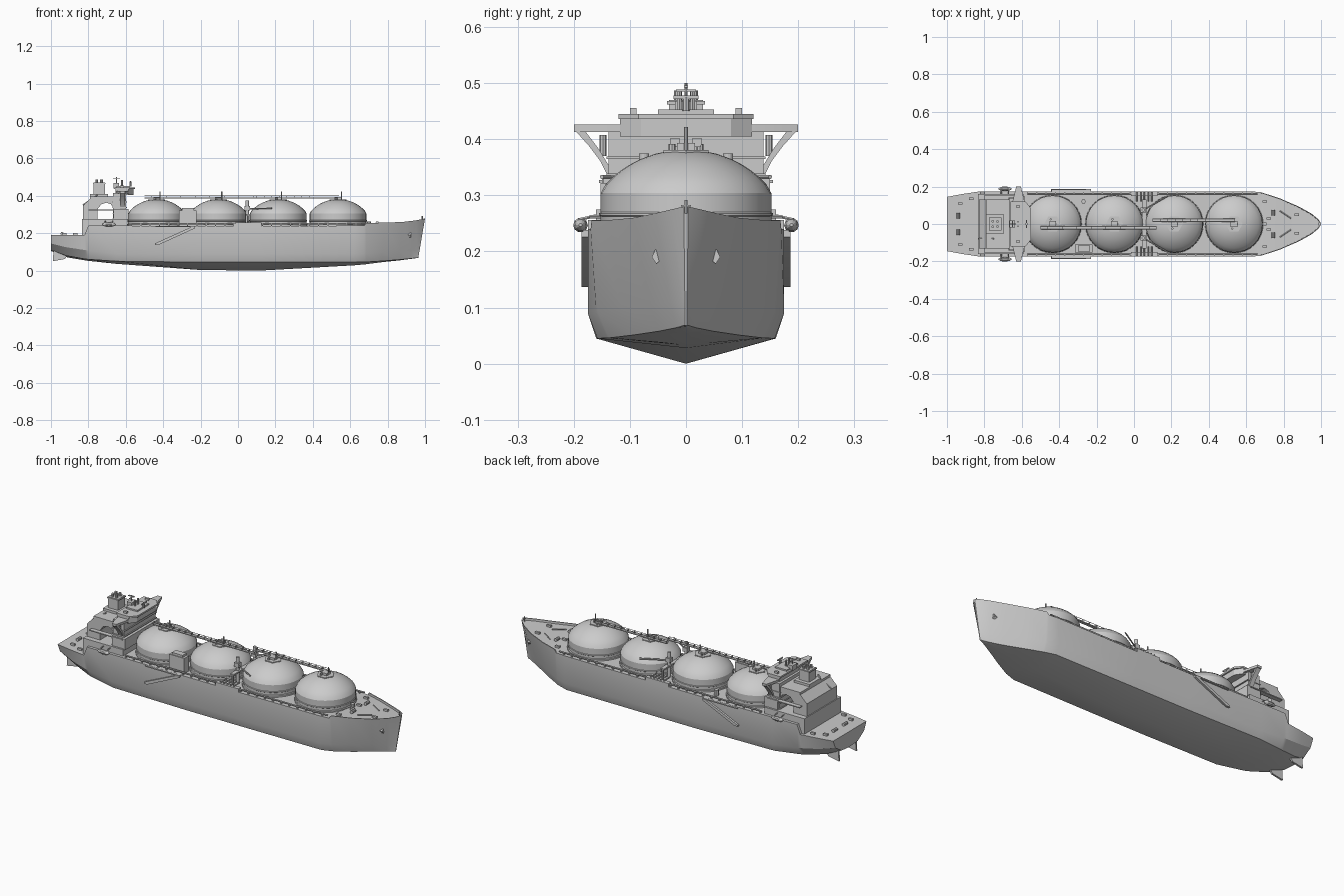
import bpy, bmesh, math
from mathutils import Vector


def make(name, bm):
    bmesh.ops.recalc_face_normals(bm, faces=bm.faces)
    me = bpy.data.meshes.new(name)
    bm.to_mesh(me)
    bm.free()
    ob = bpy.data.objects.new(name, me)
    bpy.context.collection.objects.link(ob)
    return ob


def rings(name, loops, merge=0.0):
    """Skin closed loops of equal length and cap both ends."""
    bm = bmesh.new()
    vs = [[bm.verts.new(p) for p in loop] for loop in loops]
    n = len(vs[0])
    for a, b in zip(vs, vs[1:]):
        for i in range(n):
            bm.faces.new((a[i], a[(i + 1) % n], b[(i + 1) % n], b[i]))
    bm.faces.new(vs[0])
    bm.faces.new(vs[-1])
    if merge:
        bmesh.ops.remove_doubles(bm, verts=bm.verts, dist=merge)
    return make(name, bm)


def prism(name, pts, axis, a, b):
    """Extrude a 2D outline along y (points x,z), x (points y,z) or z (points x,y)."""
    put = {'y': lambda p, t: (p[0], t, p[1]), 'x': lambda p, t: (t, p[0], p[1]),
           'z': lambda p, t: (p[0], p[1], t)}[axis]
    return rings(name, [[put(p, t) for p in pts] for t in (a, b)])


def box(name, x0, x1, y0, y1, z0, z1):
    return prism(name, [(x0, y0), (x1, y0), (x1, y1), (x0, y1)], 'z', z0, z1)


def lathe(name, x, y, prof, n=32):
    return rings(name, [[(x + r * math.cos(k * math.tau / n), y + r * math.sin(k * math.tau / n), z)
                         for k in range(n)] for r, z in prof])


def bar(name, p, q, r, n=8):
    p, q = Vector(p), Vector(q)
    rot = (q - p).to_track_quat('Z', 'Y')
    circ = [rot @ Vector((r * math.cos(k * math.tau / n), r * math.sin(k * math.tau / n), 0)) for k in range(n)]
    return rings(name, [[e + c for c in circ] for e in (p, q)])


# Hull: x, deck half/z, bilge half/z, chine half/z, keel z
stations = [
    (-1.0, .145, .19, .125, .145, .07, .11, .105),
    (-.92, .16, .19, .145, .125, .10, .08, .072),
    (-.82, .175, .19, .163, .11, .13, .062, .055),
    (-.80, .175, .24, .166, .107, .135, .06, .052),
    (-.65, .175, .24, .175, .09, .16, .05, .036),
    (-.2, .175, .238, .175, .09, .16, .045, .003),
    (.12, .175, .238, .175, .09, .16, .045, 0),
    (.62, .175, .24, .175, .09, .158, .045, .028),
    (.675, .17, .24, .16, .092, .14, .046, .033),
    (.685, .168, .255, .157, .092, .137, .046, .034),
    (.78, .137, .256, .113, .10, .095, .051, .045),
    (.88, .094, .26, .063, .105, .048, .058, .054),
    (.95, .055, .268, .028, .11, .018, .064, .062),
    (.985, .026, .275, .009, .11, .005, .068, .066),
    (1.0, .004, .28, .002, .11, .0015, .069, .067)]
loops = []
for x, yd, zd, yb, zb, yc, zc, zk in stations:
    yi, zi = max(yd - .005, .002), (zd - .012 if x > .68 else zd)
    half = [(0, zk), (yc, zc), (yb, zb), (yd, zd), (yi, zd), (yi, zi), (0, zi)]
    full = half + [(-y, z) for y, z in half[-2:0:-1]]
    rake = .17 * min(1, max(0, (x - .7) / .3))
    loops.append([(x - rake * (zd - z), y, z) for y, z in full])
rings("hull", loops, 1e-4)

# Spherical cargo tanks with top platforms
tanks = (-.435, -.105, .215, .535)
dome = [(.156, .232), (.156, .247), (.152, .25), (.152, .262), (.155, .264), (.155, .268), (.152, .27),
        (.152, .304), (.143, .32), (.13, .333), (.115, .345), (.098, .356), (.08, .365),
        (.055, .374), (.03, .379), (.01, .381)]
for i, x in enumerate(tanks):
    lathe(f"tank_{i}", x, 0, dome)
    lathe(f"tank_platform_{i}", x, 0, [(.046, .372), (.046, .381)], 6)
    box(f"tank_valve_box_{i}", x - .018, x + .018, -.016, .016, .38, .393)
    bar(f"tank_vent_{i}", (x + .018, 0, .38), (x + .018, 0, .422), .0035)
    for s in (-1, 1):
        bar(f"tank_riser_{i}_{s}", (x - .01, s * .025, .378), (x - .01, s * .025, .392), .006)

# Catwalks over the tanks
for name, x0, x1, y in (("aft", -.50, .12, -.02), ("fore", .10, .54, .02)):
    box(f"catwalk_{name}", x0, x1, y - .007, y + .007, .386, .391)
    for s in (-1, 1):
        bar(f"catwalk_rail_{name}_{s}", (x0, y + s * .007, .401), (x1, y + s * .007, .401), .0015, 4)
    n = round((x1 - x0) / .04)
    for k in range(n + 1):
        px = x0 + (x1 - x0) * k / n
        box(f"catwalk_post_{name}_{k}", px - .001, px + .001, y - .008, y + .008, .39, .402)

# Midship manifold, cranes and compressor house
box("manifold_bridge", .044, .066, -.13, .13, .295, .303)
for s in (-1, 1):
    bar(f"crane_post_{s}", (.05, s * .075, .235), (.05, s * .075, .375), .009, 12)
    box(f"crane_cab_{s}", .036, .064, s * .075 - .013, s * .075 + .013, .322, .345)
    bar(f"crane_jib_{s}", (.05, s * .075, .33), (.18, s * .15, .333), .004, 6)
    box(f"manifold_platform_{s}", -.015, .125, s * .163 - .012, s * .163 + .012, .236, .256)
    for k in range(5):
        px = .015 + k * .02
        bar(f"manifold_pipe_{s}_{k}", (px, s * .12, .262), (px, s * .172, .262), .004, 6)
    bar(f"manifold_leg_{s}", (.055, s * .125, .235), (.055, s * .125, .3), .006)
box("compressor_house", -.315, -.222, -.152, -.11, .235, .322)
box("compressor_house_roof", -.30, -.235, -.148, -.114, .32, .334)
lathe("compressor_vent", -.27, .12, [(.013, .235), (.013, .27)], 6)

# Deck pipes and rails
for s in (-1, 1):
    bar(f"deck_pipe_{s}", (-.57, s * .163, .25), (.66, s * .163, .25), .004, 6)
    for k in range(25):
        px = -.57 + k * .05
        box(f"pipe_support_{s}_{k}", px - .003, px + .003, s * .163 - .006, s * .163 + .006, .236, .25)

# Boarding ladders on the hull sides
for s in (-1, 1):
    a, b = sorted((s * .173, s * .186))
    prism(f"boarding_ladder_{s}", [(-.445, .137), (-.425, .137), (-.23, .226), (-.23, .236), (-.25, .233),
                                   (-.445, .145)], 'y', a, b)
    box(f"ladder_stow_{s}", -.44, -.23, *sorted((s * .165, s * .184)), .232, .238)

# Superstructure: base, casing with arched opening, accommodation front
box("deckhouse_base", -.835, -.59, -.16, .16, .188, .275)
box("deckhouse_front_step", -.665, -.585, -.15, .15, .27, .33)
prism("engine_casing", [(-.83, .27), (-.83, .345), (-.79, .385), (-.79, .397), (-.60, .397), (-.60, .27),
                        (-.665, .27), (-.665, .335), (-.68, .355), (-.705, .363), (-.73, .355),
                        (-.75, .33), (-.75, .27)], 'y', -.132, .132)
box("accommodation", -.668, -.60, -.138, .138, .27, .415)
for k, z in enumerate((.275, .305, .335, .365)):
    box(f"accommodation_deck_{k}", -.672, -.594, -.142, .142, z, z + .004)
box("funnel", -.772, -.712, -.03, .03, .39, .47)
box("funnel_rim", -.776, -.708, -.034, .034, .462, .468)
for sx in (-.755, -.73):
    for sy in (-.014, .014):
        bar(f"exhaust_{sx}_{sy}", (sx, sy, .465), (sx, sy, .487), .007)
box("funnel_base", -.79, -.695, -.05, .05, .395, .41)

# Bridge with wings
prism("bridge_wings", [(-.63, -.2), (-.605, -.2), (-.585, -.12), (-.585, .12), (-.605, .2), (-.63, .2),
                       (-.65, .12), (-.65, -.12)], 'z', .413, .426)
prism("wheelhouse", [(-.655, -.118), (-.585, -.118), (-.56, -.08), (-.56, .08), (-.585, .118), (-.655, .118)],
      'z', .405, .438)
prism("wheelhouse_roof", [(-.66, -.12), (-.58, -.12), (-.552, -.085), (-.552, .085), (-.58, .12), (-.66, .12)],
      'z', .436, .445)
box("roof_housing", -.65, -.58, -.05, .05, .444, .453)
for s in (-1, 1):
    prism(f"wing_brace_{s}", [(s * y, z) for y, z in ((.197, .415), (.172, .387), (.152, .36), (.137, .33),
                              (.137, .352), (.155, .382), (.18, .415))], 'x', -.63, -.605)
    bar(f"wing_locker_{s}", (-.617, s * .148, .37), (-.617, s * .148, .408), .006)
    box(f"roof_light_{s}", -.63, -.61, s * .094 - .006, s * .094 + .006, .444, .456)
    box(f"side_platform_{s}", -.80, -.60, *sorted((s * .13, s * .155)), .322, .327)
    # Lifeboat on the side
    rings(f"lifeboat_{s}", [[(-.69 + dx, s * .188 + r * math.cos(k * math.tau / 10),
                              .247 + r * math.sin(k * math.tau / 10)) for k in range(10)]
                            for dx, r in ((-.034, .003), (-.024, .010), (0, .013), (.024, .010), (.034, .003))])
    for dx in (-.02, .02):
        bar(f"davit_{s}_{dx}", (-.69 + dx, s * .155, .265), (-.69 + dx, s * .19, .257), .003, 6)

# Masts and radars
bar("main_mast", (-.65, 0, .44), (-.65, 0, .5), .003)
box("main_mast_base", -.665, -.635, -.02, .02, .44, .468)
box("main_mast_yard", -.652, -.648, -.018, .018, .485, .489)
box("main_radar", -.668, -.632, -.004, .004, .492, .496)
bar("fore_radar_mast", (-.575, 0, .45), (-.575, 0, .475), .006)
box("fore_radar", -.578, -.572, -.022, .022, .472, .478)
for s in (-1, 1):
    bar(f"antenna_{s}", (-.62, s * .012, .45), (-.62, s * .012, .485), .005, 6)
bar("aft_crane_jib", (-.83, -.08, .35), (-.75, -.08, .405), .004, 6)

# Twin rudders
for s in (-1, 1):
    prism(f"rudder_{s}", [(-.985, .125), (-.99, .05), (-.925, .062), (-.895, .11), (-.90, .125)],
          'y', s * .075 - .005, s * .075 + .005)

# Anchors on the bow
for s in (-1, 1):
    prism(f"anchor_{s}", [(s * y, z) for y, z in ((.045, .205), (.055, .203), (.061, .19), (.053, .178),
                                                  (.043, .186), (.04, .197))], 'x', .885, .925)

# Mooring gear on the bow and stern
for s in (-1, 1):
    bar(f"windlass_{s}", (.745, s * .045, .255), (.745, s * .075, .255), .009, 10)
    bar(f"anchor_chain_{s}", (.78, s * .07, .248), (.84, s * .03, .249), .003, 6)
    for k, (x, y, z) in enumerate(((.70, .12, .243), (.72, .03, .243), (.87, .05, .247), (-.93, .11, .19),
                                   (-.87, .135, .19))):
        box(f"bollard_{s}_{k}", x - .012, x + .012, s * y - .006, s * y + .006, z - .003, z + .011)
    bar(f"stern_winch_{s}", (-.94, s * .03, .198), (-.94, s * .06, .198), .009, 10)
lathe("bow_vent", .70, 0, [(.011, .24), (.011, .262)], 8)
bar("bow_mast", (.985, 0, .26), (.985, 0, .292), .003, 6)
box("bow_mast_yard", .983, .987, -.009, .009, .28, .283)

# Smooth shading with crisp edges
bpy.ops.object.select_all(action='SELECT')
bpy.context.view_layer.objects.active = bpy.data.objects["hull"]
bpy.ops.object.shade_smooth_by_angle(angle=math.radians(28))
